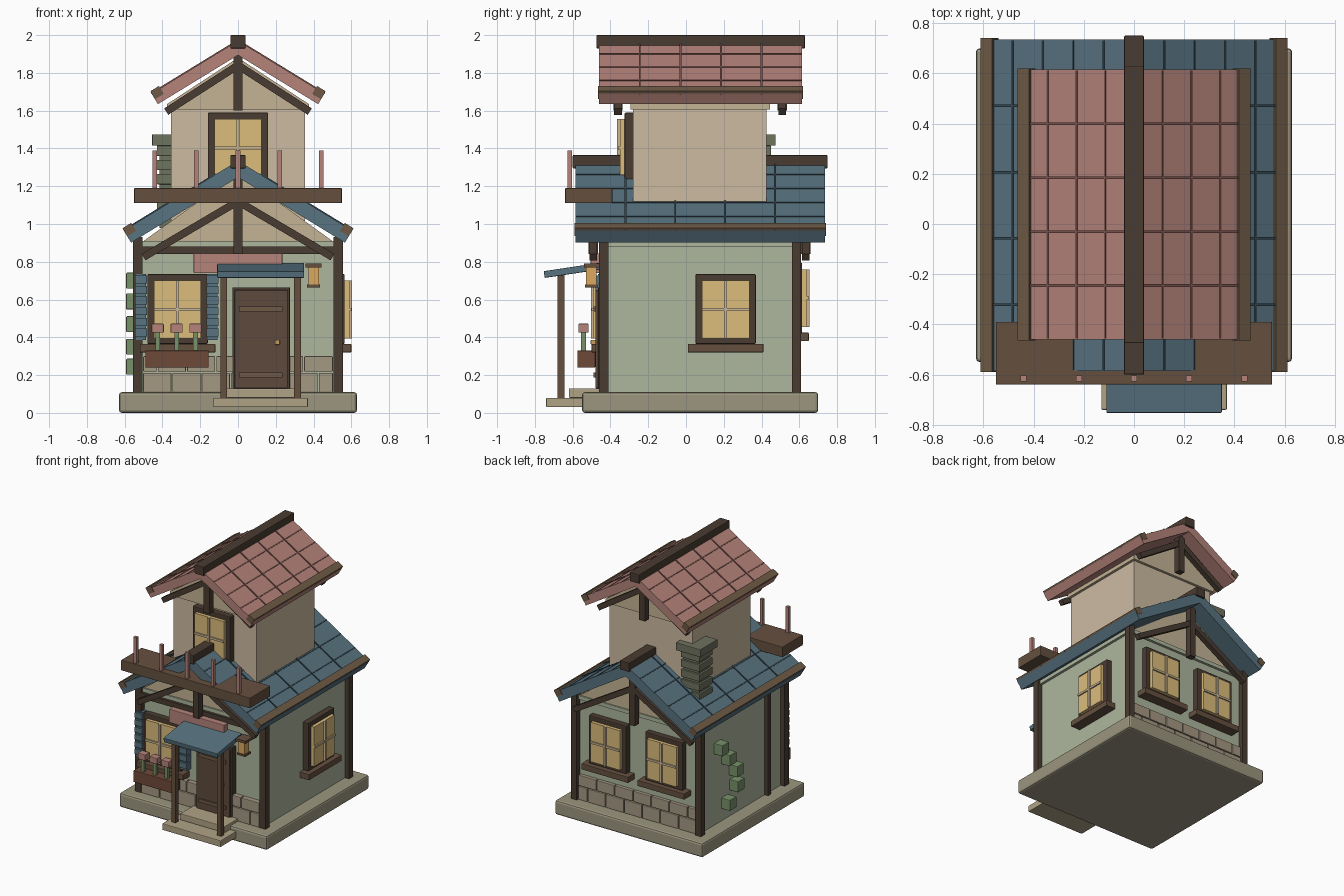
import bpy, bmesh
from math import pi, sqrt, atan2
from mathutils import Matrix, Vector

if "Cube" in bpy.data.objects:
    bpy.data.objects.remove(bpy.data.objects["Cube"])


def material(name, hexcol):
    lin = lambda c: c / 12.92 if c <= 0.04045 else ((c + 0.055) / 1.055) ** 2.4
    m = bpy.data.materials.new(name)
    m.diffuse_color = [lin(int(hexcol[i:i + 2], 16) / 255) for i in (0, 2, 4)] + [1]
    m.use_nodes = True
    m.node_tree.nodes["Principled BSDF"].inputs["Base Color"].default_value = m.diffuse_color
    return m


PAL = dict(stone='9c967f', step='b0a285', brick='a59882', green='aeb79d', cream='cdbba2',
           gable='c4b394', dark='4a3c32', wood='65503f', door='5f4a3c', blue='587380',
           blue_seam='34474f', pink='b5837a', pink_seam='7a544e', trim='6e5a45',
           glass='dcbd7c', muntin='cbb695', leaf='78926a', chimney='6e735f',
           planter='6f4a3a', brass='c8a060', lamp='dca95e')
MAT = {k: material(k, v) for k, v in PAL.items()}


def finish(name, bm, col, bevel=0, mirror=False):
    bmesh.ops.recalc_face_normals(bm, faces=bm.faces)
    me = bpy.data.meshes.new(name)
    bm.to_mesh(me)
    bm.free()
    me.materials.append(MAT[col])
    ob = bpy.data.objects.new(name, me)
    bpy.context.collection.objects.link(ob)
    if bevel:
        b = ob.modifiers.new('bevel', 'BEVEL')
        b.width, b.segments = bevel, 2
    if mirror:
        ob.modifiers.new('mirror', 'MIRROR')
    return ob


def box(name, x, y, z, col, bevel=0, mat=None, mirror=False):
    """Box from (min, max) ranges, optionally moved by a matrix."""
    bm = bmesh.new()
    bmesh.ops.create_cube(bm, size=1)
    for v in bm.verts:
        v.co = Vector([r[0] + (c + 0.5) * (r[1] - r[0]) for r, c in zip((x, y, z), v.co)])
    if mat:
        bm.transform(mat)
    return finish(name, bm, col, bevel, mirror)


def prism(name, pts, y0, y1, col, mirror=False):
    """Extrude an (x, z) profile along y."""
    bm = bmesh.new()
    f = bm.faces.new([bm.verts.new((px, y0, pz)) for px, pz in pts])
    ext = bmesh.ops.extrude_face_region(bm, geom=[f])['geom']
    bmesh.ops.translate(bm, vec=(0, y1 - y0, 0),
                        verts=[g for g in ext if isinstance(g, bmesh.types.BMVert)])
    return finish(name, bm, col, 0, mirror)


def strip(name, a, b, n0, n1, y0, y1, col, s0=0.0, s1=None):
    """Mirrored bar along the line a-b (x, z), from s0 to s1, with normal offsets n0..n1."""
    a, b = Vector(a), Vector(b)
    d = (b - a).normalized()
    n = Vector((-d.y, d.x))
    s1 = (b - a).length if s1 is None else s1
    pts = [a + d * s + n * o for s, o in ((s0, n0), (s1, n0), (s1, n1), (s0, n1))]
    return prism(name, pts, y0, y1, col, True)


def roof(tag, ridge, eave, t, y0, y1, courses, col):
    """Gabled roof with tile seams, eave trim and ridge beam."""
    a, b = (0, ridge), eave
    L = sqrt(eave[0] ** 2 + (ridge - eave[1]) ** 2)
    strip(tag + '_roof_slab', a, b, -t, 0, y0, y1, col)
    for i in range(1, 5):
        y = y0 + (y1 - y0) * i / 5
        strip(tag + '_roof_rib', a, b, -0.01, 0.006, y - 0.005, y + 0.005, col + '_seam')
    for i in range(1, courses):
        s = L * i / courses
        strip(tag + '_roof_course', a, b, -0.01, 0.004, y0 + .003, y1 - .003,
              col + '_seam', s - 0.004, s + 0.004)
    strip(tag + '_eave_trim', a, b, -0.035, 0.014, y0 - 0.005, y1 + 0.005, 'trim', L - 0.055, L - 0.002)
    box(tag + '_ridge_beam', (-.04, .04), (y0 - .015, y1 + .015), (ridge - .04, ridge + .03), 'dark', .005)


def truss(tag, y, apex, foot, post):
    """King post with two diagonal braces."""
    box(tag + '_king_post', (-.025, .025), (y - .025, y + .025), post, 'dark')
    strip(tag + '_brace', (0, apex), foot, -.02, .02, y - .02, y + .02, 'dark')


def window(tag, cx, cy, cz, rot, sill=True):
    """Window facing -y, turned about z by rot."""
    M = Matrix.Translation((cx, cy, cz)) @ Matrix.Rotation(rot, 4, 'Z')
    box(tag + '_frame', (-.16, .16), (-.045, .01), (-.185, .185), 'dark', .006, M)
    box(tag + '_glass', (-.125, .125), (-.07, 0), (-.155, .15), 'glass', 0, M)
    box(tag + '_muntin_v', (-.008, .008), (-.084, 0), (-.155, .15), 'muntin', 0, M)
    box(tag + '_muntin_h', (-.125, .125), (-.08, 0), (-.01, .006), 'muntin', 0, M)
    if sill:
        box(tag + '_sill', (-.2, .2), (-.08, .01), (-.23, -.185), 'wood', .004, M)


# base and steps
box('foundation', (-.63, .63), (-.55, .70), (0, .11), 'stone', .015)
box('lower_step', (-.13, .37), (-.74, -.5), (.03, .08), 'step', .005)
box('upper_step', (-.06, .32), (-.62, -.42), (.08, .13), 'step', .005)

# lower storey
box('lower_walls', (-.52, .52), (-.42, .57), (.1, .88), 'green')
box('wall_cap', (-.54, .54), (-.44, .59), (.88, .91), 'green')
for y in (-.435, .585):
    box('corner_post', (.505, .555), (y - .025, y + .025), (.11, .93), 'dark', mirror=True)
box('front_beam', (-.51, .51), (-.46, -.41), (.84, .88), 'dark')
prism('lower_gable', [(-.5, .91), (.5, .91), (0, 1.27)], -.43, .58, 'gable')

# stone wainscot, front and back
for y in (-.44, .575):
    for row, (z0, z1) in enumerate(((.11, .212), (.218, .3))):
        edges = [-.505] + [-.505 + .155 * (i + (.5 if row else 1)) for i in range(7)]
        edges = [e for e in edges if e < .48] + [.505]
        for e0, e1 in zip(edges, edges[1:]):
            box('wainscot_stone', (e0 + .003, e1 - .003), (y - .02, y + .02), (z0, z1), 'brick', .004)

# upper storey
box('upper_walls', (-.355, .355), (-.28, .425), (1.0, 1.61), 'cream')
prism('upper_gable', [(-.375, 1.605), (-.375, 1.635), (0, 1.88), (.375, 1.635), (.375, 1.605)],
      -.295, .445, 'gable')

# roofs and trusses
roof('lower', 1.335, (.605, .965), .075, -.585, .735, 5, 'blue')
roof('upper', 1.97, (.458, 1.69), .065, -.46, .615, 4, 'pink')
for y in (-.49, .635):
    truss('lower', y, 1.12, (.5, .825), (.84, 1.29))
for y in (-.36, .51):
    truss('upper', y, 1.84, (.38, 1.595), (1.6, 1.91))

# windows
window('front_window', -.32, -.42, .55, 0)
window('right_window', .52, .21, .55, pi / 2)
for x in (-.24, .24):
    window('back_window', x, .57, .61, pi)
window('upper_window', 0, -.28, 1.405, 0, False)

# shutters with slats
for x in (-.513, -.135):
    box('shutter', (x - .027, x + .027), (-.465, -.42), (.385, .735), 'blue')
    for i in range(6):
        z = .405 + i * .056
        box('shutter_slat', (x - .032, x + .032), (-.48, -.44), (z, z + .042), 'blue')

# door
box('door_frame', (-.03, .275), (-.465, -.41), (.12, .665), 'dark', .004)
box('door_leaf', (-.018, .263), (-.48, -.43), (.13, .65), 'door', .004)
for z in (.2, .55):
    box('door_strap', (.005, .235), (-.49, -.47), (z - .013, z + .013), 'trim')
box('door_knob', (.195, .222), (-.505, -.475), (.36, .387), 'brass', .006)

# porch awning on two posts, sign board above
tilt = Matrix.Translation((.12, -.60, .755)) @ Matrix.Rotation(atan2(.045, .3), 4, 'X')
box('awning', (-.23, .23), (-.152, .152), (-.018, .018), 'blue', .004, tilt)
for x in (-.075, .315):
    box('porch_post', (x - .018, x + .018), (-.68, -.644), (.08, .745), 'wood')
box('sign_board', (-.235, .235), (-.505, -.455), (.74, .845), 'pink', .004)

# flower box
box('planter', (-.49, -.155), (-.575, -.48), (.24, .33), 'planter', .004)
for x in (-.425, -.325, -.225):
    box('flower_stem', (x - .012, x + .012), (-.555, -.53), (.33, .43), 'leaf')
    box('flower_head', (x - .032, x + .032), (-.57, -.515), (.425, .472), 'pink', .004)

# lantern
box('lantern_glass', (.372, .428), (-.53, -.475), (.675, .78), 'lamp')
box('lantern_top', (.358, .442), (-.54, -.45), (.77, .79), 'wood')
box('lantern_bottom', (.365, .435), (-.535, -.465), (.665, .68), 'wood')

# balcony deck with rail posts
box('balcony_deck', (-.55, .55), (-.64, -.39), (1.11, 1.19), 'wood', .004)
for i in range(5):
    x = -.44 + .22 * i
    box('balcony_post', (x - .012, x + .012), (-.627, -.603), (1.19, 1.39), 'pink')

# chimney of stacked courses
box('chimney_core', (-.415, -.285), (.305, .435), (.98, 1.42), 'chimney')
for i in range(5):
    z = 1.06 + i * .075
    box('chimney_course', (-.43, -.27), (.29, .45), (z, z + .055), 'chimney', .004)
box('chimney_cap', (-.455, -.245), (.265, .475), (1.415, 1.475), 'chimney', .004)

# climbing plant and drain post on the left wall
for y, z in ((.36, .7), (.27, .59), (.18, .47), (.17, .35), (.27, .245)):
    box('vine_leaf', (-.592, -.515), (y - .04, y + .04), (z - .042, z + .042), 'leaf', .004)
box('left_wall_post', (-.55, -.515), (-.25, -.215), (.11, .95), 'dark')
